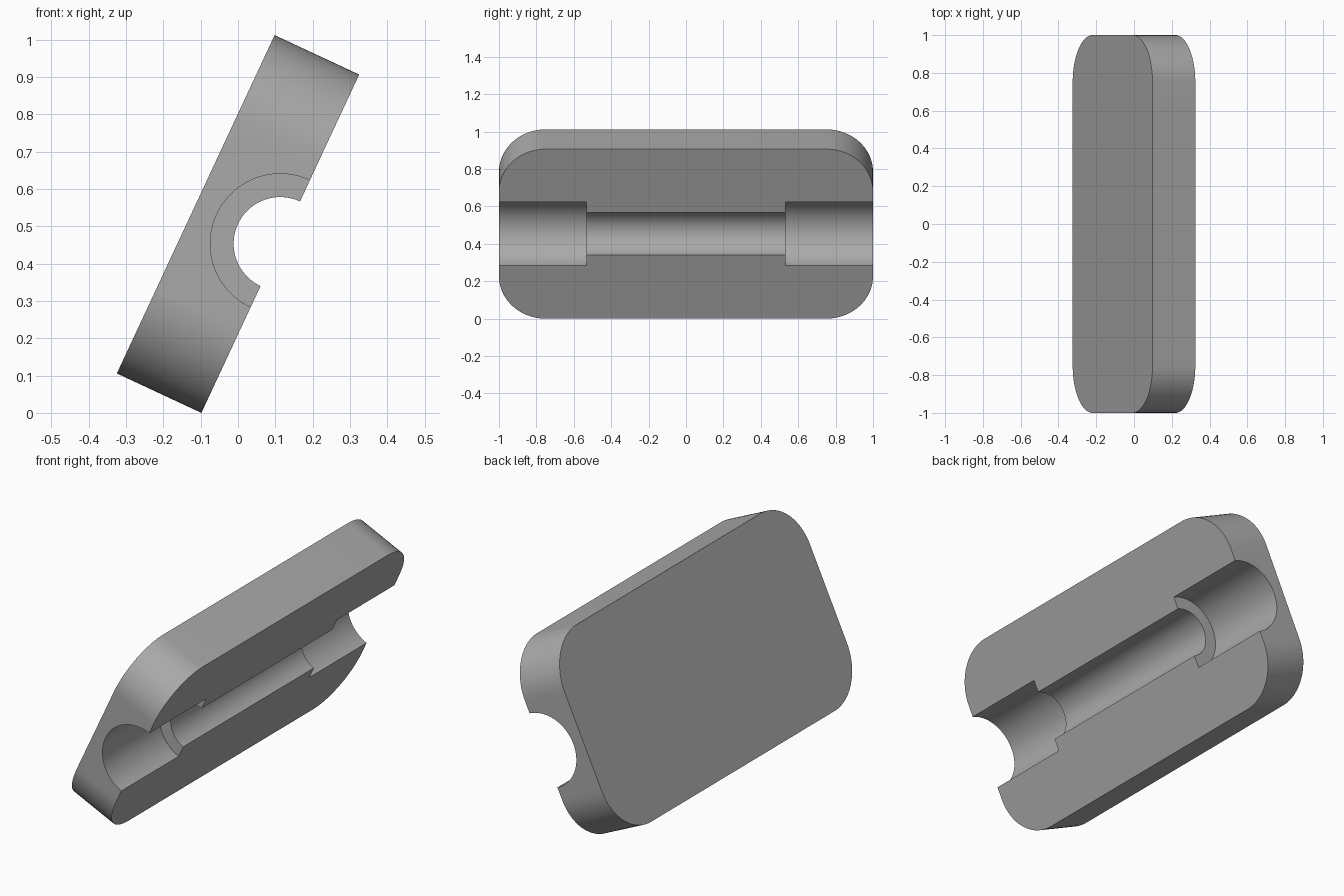
import bpy, bmesh, math
from mathutils import Matrix, Vector

cube = bpy.data.objects.get("Cube")
if cube:
    bpy.data.objects.remove(cube, do_unlink=True)

LENGTH, HEIGHT, THICK = 2.0, 1.0, 0.25
TILT = math.radians(25)

grey = bpy.data.materials.new("plain grey")
grey.use_nodes = True
colour = (0.4, 0.4, 0.4, 1)
grey.diffuse_color = colour
grey.node_tree.nodes["Principled BSDF"].inputs["Base Color"].default_value = colour


def make_object(name, bm):
    mesh = bpy.data.meshes.new(name)
    bm.to_mesh(mesh)
    bm.free()
    obj = bpy.data.objects.new(name, mesh)
    bpy.context.collection.objects.link(obj)
    mesh.materials.append(grey)
    return obj


def groove_cutter(name, radius, y_start, y_end):
    """Cylinder along y, centred on the slab's grooved face."""
    bm = bmesh.new()
    place = (Matrix.Translation((THICK / 2, (y_start + y_end) / 2, 0))
             @ Matrix.Rotation(math.pi / 2, 4, 'X'))
    bmesh.ops.create_cone(bm, cap_ends=True, segments=96, radius1=radius,
                          radius2=radius, depth=y_end - y_start, matrix=place)
    obj = make_object(name, bm)
    obj.hide_render = True
    return obj


# Slab with four rounded corners
bm = bmesh.new()
bmesh.ops.create_cube(bm, size=1, matrix=Matrix.Diagonal((THICK, LENGTH, HEIGHT, 1)))
corners = [e for e in bm.edges
           if abs((e.verts[0].co - e.verts[1].co).normalized().x) > 0.9]
bmesh.ops.bevel(bm, geom=corners, offset=0.25, segments=20, profile=0.5,
                affect='EDGES')
slab = make_object("grooved_slab", bm)

# Narrow groove through the middle, wider seats at both ends
cutters = [groove_cutter("narrow_groove_cutter", 0.125, -0.8, 0.8),
           groove_cutter("front_seat_cutter", 0.1875, -1.2, -0.533),
           groove_cutter("back_seat_cutter", 0.1875, 0.533, 1.2)]
bpy.context.view_layer.objects.active = slab
for cutter in cutters:
    mod = slab.modifiers.new("groove", 'BOOLEAN')
    mod.operation = 'DIFFERENCE'
    mod.solver = 'EXACT'
    mod.object = cutter
    bpy.ops.object.modifier_apply(modifier=mod.name)
for cutter in cutters:
    bpy.data.objects.remove(cutter, do_unlink=True)

# Lean the slab and stand it on the ground
slab.data.transform(Matrix.Rotation(TILT, 4, 'Y'))
lowest = min(v.co.z for v in slab.data.vertices)
slab.data.transform(Matrix.Translation(Vector((0, 0, -lowest))))

bpy.ops.object.select_all(action='DESELECT')
slab.select_set(True)
bpy.ops.object.shade_smooth_by_angle(angle=math.radians(30))
